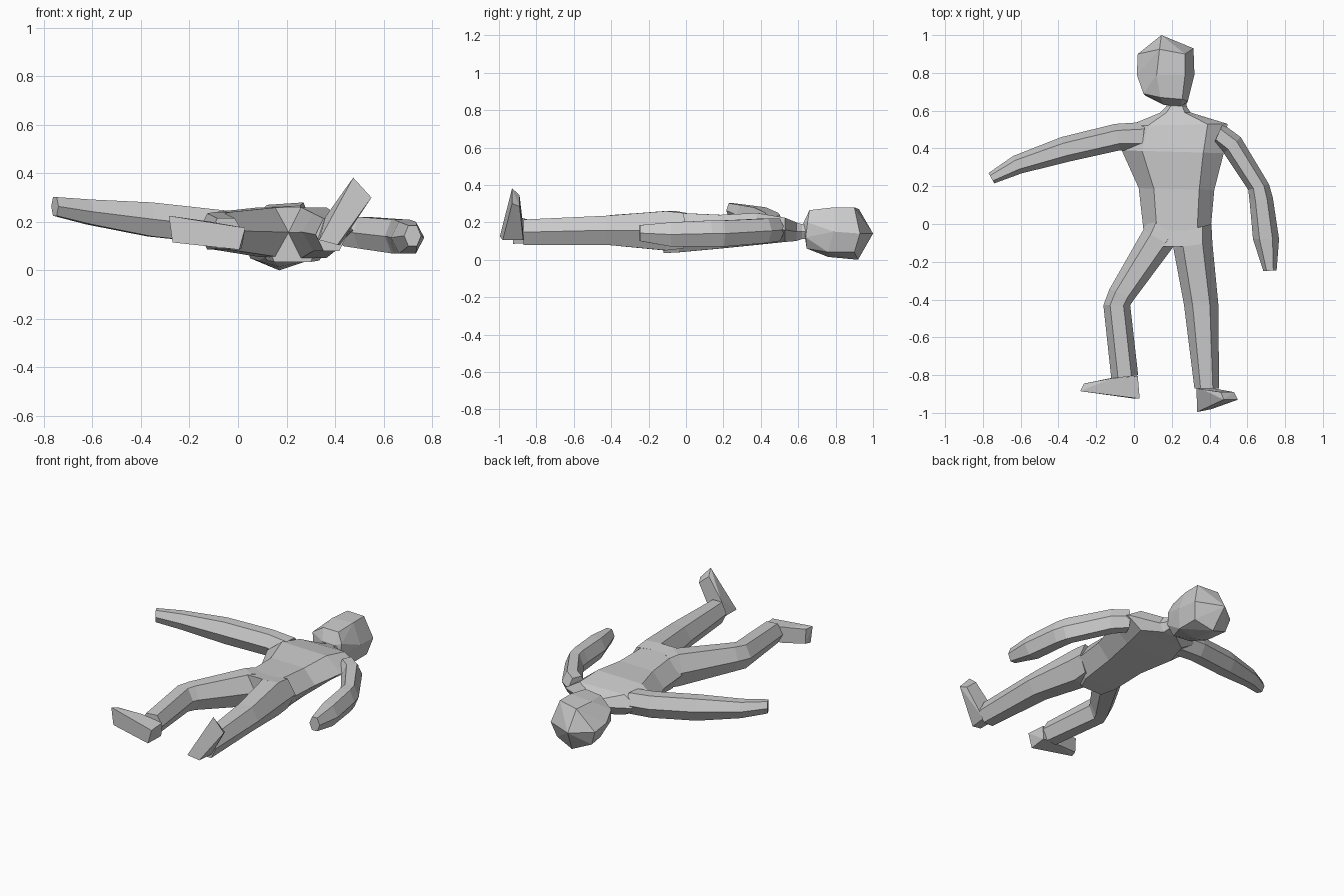
import bpy, bmesh


def finish(name, bm):
    bmesh.ops.recalc_face_normals(bm, faces=bm.faces[:])
    me = bpy.data.meshes.new(name)
    bm.to_mesh(me)
    bm.free()
    ob = bpy.data.objects.new(name, me)
    bpy.context.collection.objects.link(ob)
    return ob


def tube(name, rings, f=0.25):
    """Loft six-sided sections: ring = left xy, right xy, bottom z, top z."""
    bm = bmesh.new()
    loops = []
    for xa, ya, xb, yb, z0, z1 in rings:
        zm = (z0 + z1) / 2
        sec = [(0, zm), (f, z1), (1 - f, z1), (1, zm), (1 - f, z0), (f, z0)]
        loops.append([bm.verts.new((xa + (xb - xa) * t, ya + (yb - ya) * t, z))
                      for t, z in sec])
    for p, q in zip(loops, loops[1:]):
        for i in range(6):
            j = (i + 1) % 6
            bm.faces.new((p[i], p[j], q[j], q[i]))
    bm.faces.new(loops[0])
    bm.faces.new(loops[-1])
    return finish(name, bm)


def hull(name, pts):
    bm = bmesh.new()
    for p in pts:
        bm.verts.new(p)
    res = bmesh.ops.convex_hull(bm, input=bm.verts[:])
    junk = {v for v in res["geom_interior"] if isinstance(v, bmesh.types.BMVert)}
    bmesh.ops.delete(bm, geom=list(junk), context='VERTS')
    bmesh.ops.dissolve_limit(bm, angle_limit=0.09, verts=bm.verts[:], edges=bm.edges[:])
    return finish(name, bm)


# Torso with neck, lying on its back
tube("torso", [
    (0.175, 0.66, 0.275, 0.65, 0.11, 0.19),
    (0.17, 0.62, 0.28, 0.62, 0.11, 0.19),
    (0.14, 0.59, 0.30, 0.59, 0.10, 0.20),
    (-0.03, 0.52, 0.495, 0.53, 0.095, 0.225),
    (-0.065, 0.39, 0.475, 0.375, 0.08, 0.25),
    (0.025, 0.19, 0.425, 0.18, 0.06, 0.24),
    (0.05, -0.03, 0.405, -0.04, 0.04, 0.25),
    (0.10, -0.12, 0.35, -0.12, 0.035, 0.26)], 0.2)

# Head, tilted to one side
hull("head", [
    (0.145, 1.0, 0.14),
    (0.135, 0.925, 0.27), (0.27, 0.90, 0.28), (0.315, 0.93, 0.14),
    (0.02, 0.90, 0.14), (0.17, 0.92, 0.0), (0.05, 0.89, 0.05), (0.29, 0.90, 0.04),
    (0.32, 0.79, 0.15), (0.27, 0.79, 0.28), (0.12, 0.79, 0.27), (0.015, 0.79, 0.16),
    (0.08, 0.76, 0.04), (0.17, 0.76, 0.015), (0.29, 0.76, 0.04),
    (0.05, 0.69, 0.20), (0.14, 0.67, 0.26), (0.255, 0.66, 0.265), (0.285, 0.65, 0.20),
    (0.28, 0.64, 0.12), (0.06, 0.68, 0.12), (0.16, 0.63, 0.19), (0.25, 0.625, 0.19),
    (0.13, 0.66, 0.06), (0.24, 0.645, 0.06)])

# Arms
tube("outstretched_arm", [
    (0.06, 0.54, 0.04, 0.39, 0.10, 0.235),
    (-0.10, 0.53, -0.075, 0.39, 0.11, 0.25),
    (-0.385, 0.46, -0.345, 0.33, 0.14, 0.28),
    (-0.64, 0.36, -0.595, 0.268, 0.19, 0.292),
    (-0.77, 0.27, -0.74, 0.215, 0.225, 0.302)])
tube("bent_arm", [
    (0.42, 0.42, 0.47, 0.53, 0.10, 0.22),
    (0.475, 0.375, 0.565, 0.46, 0.09, 0.22),
    (0.605, 0.18, 0.715, 0.21, 0.07, 0.21),
    (0.612, 0.12, 0.735, 0.14, 0.07, 0.21),
    (0.63, -0.08, 0.768, -0.08, 0.07, 0.20),
    (0.685, -0.25, 0.755, -0.245, 0.10, 0.185)])

# Legs
tube("bent_leg", [
    (0.07, 0.03, 0.25, -0.07, 0.06, 0.25),
    (0.05, -0.03, 0.205, -0.125, 0.055, 0.26),
    (-0.13, -0.345, 0.0, -0.40, 0.085, 0.24),
    (-0.162, -0.43, -0.02, -0.43, 0.085, 0.235),
    (-0.12, -0.82, 0.022, -0.80, 0.09, 0.215)])
tube("straight_leg", [
    (0.22, -0.05, 0.41, 0.0, 0.06, 0.25),
    (0.208, -0.125, 0.415, -0.10, 0.05, 0.26),
    (0.265, -0.43, 0.447, -0.43, 0.08, 0.235),
    (0.32, -0.87, 0.45, -0.87, 0.08, 0.215)])

# Feet
hull("bent_leg_foot", [
    (-0.12, -0.815, 0.10), (-0.11, -0.815, 0.20), (0.015, -0.805, 0.09), (0.02, -0.805, 0.175),
    (-0.26, -0.845, 0.12), (-0.265, -0.845, 0.215),
    (-0.27, -0.885, 0.115), (-0.285, -0.885, 0.225),
    (0.005, -0.925, 0.085), (0.03, -0.925, 0.175)])
hull("straight_leg_foot", [
    (0.33, -0.87, 0.13), (0.42, -0.87, 0.105), (0.36, -0.875, 0.22), (0.45, -0.875, 0.17),
    (0.46, -0.89, 0.345), (0.53, -0.89, 0.285),
    (0.475, -0.93, 0.382), (0.55, -0.93, 0.30),
    (0.335, -0.995, 0.125), (0.41, -0.98, 0.105)])
